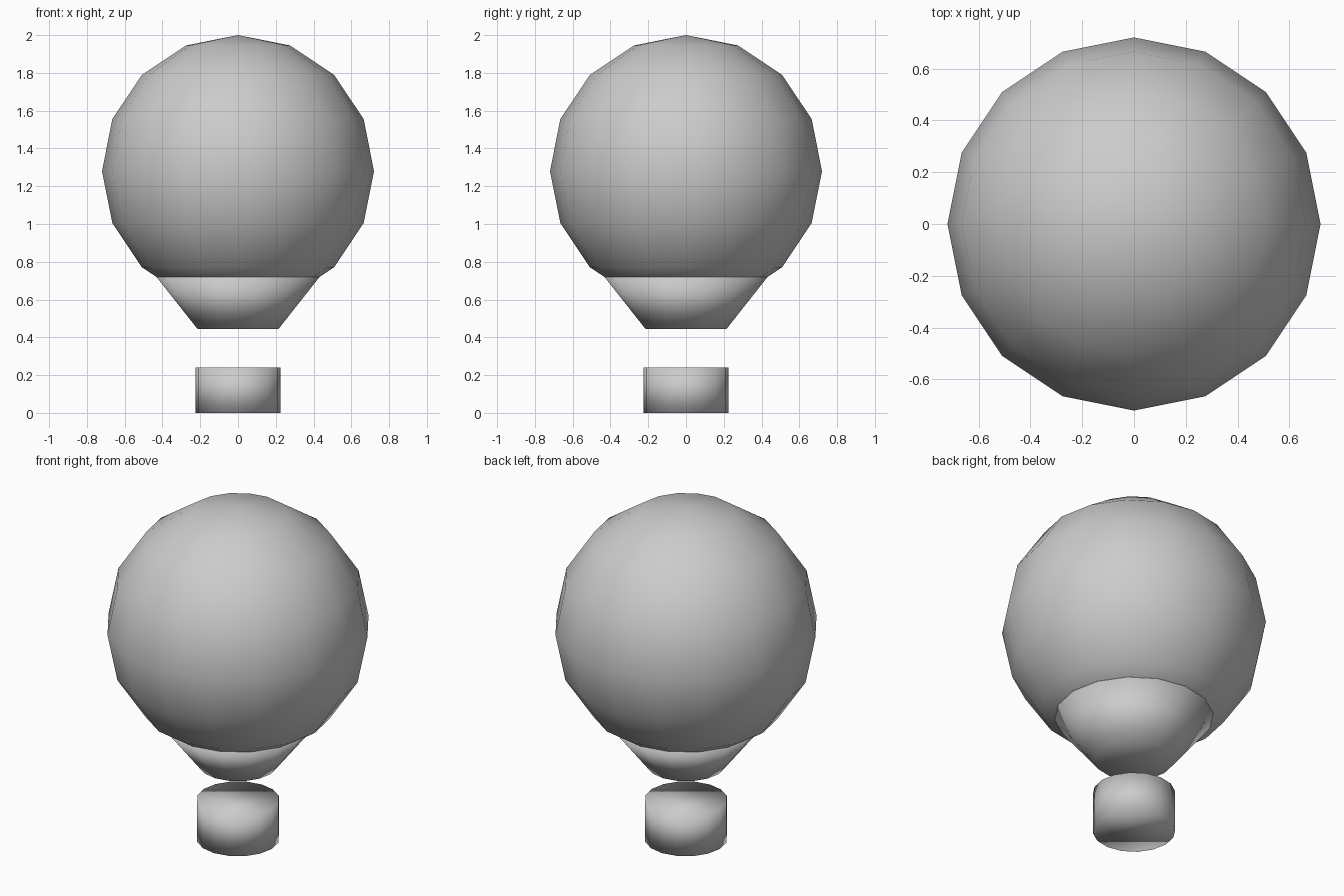
import bpy
import bmesh
from mathutils import Vector

if "Cube" in bpy.data.objects:
    bpy.data.objects.remove(bpy.data.objects["Cube"])

SIDES = 16
RADIUS = 0.72
CENTRE_Z = 1.28
SEAM_Z = 0.72
SEAM_R = 0.432

grey = bpy.data.materials.new("plain grey")
grey.use_nodes = True
colour = (0.6, 0.6, 0.6, 1)
grey.diffuse_color = colour
grey.node_tree.nodes["Principled BSDF"].inputs["Base Color"].default_value = colour


def finish(name):
    obj = bpy.context.object
    obj.name = name
    obj.data.materials.append(grey)
    bpy.ops.object.shade_smooth()
    return obj


def tapered_drum(name, bottom_z, top_z, bottom_r, top_r):
    bpy.ops.mesh.primitive_cone_add(
        vertices=SIDES, radius1=bottom_r, radius2=top_r, depth=top_z - bottom_z,
        location=(0, 0, (bottom_z + top_z) / 2))
    return finish(name)


# Balloon envelope, trimmed flat where the skirt joins
bpy.ops.mesh.primitive_uv_sphere_add(
    segments=SIDES, ring_count=SIDES // 2, radius=RADIUS, location=(0, 0, CENTRE_Z))
envelope = finish("envelope")
bm = bmesh.new()
bm.from_mesh(envelope.data)
bmesh.ops.bisect_plane(
    bm, geom=bm.verts[:] + bm.edges[:] + bm.faces[:],
    plane_co=Vector((0, 0, SEAM_Z - CENTRE_Z)), plane_no=Vector((0, 0, 1)),
    clear_inner=True)
bm.to_mesh(envelope.data)
bm.free()

# Tapered skirt under the envelope
tapered_drum("skirt", 0.445, SEAM_Z, 0.215, SEAM_R)

# Basket hanging free below the skirt
tapered_drum("basket", 0.0, 0.24, 0.225, 0.225)
